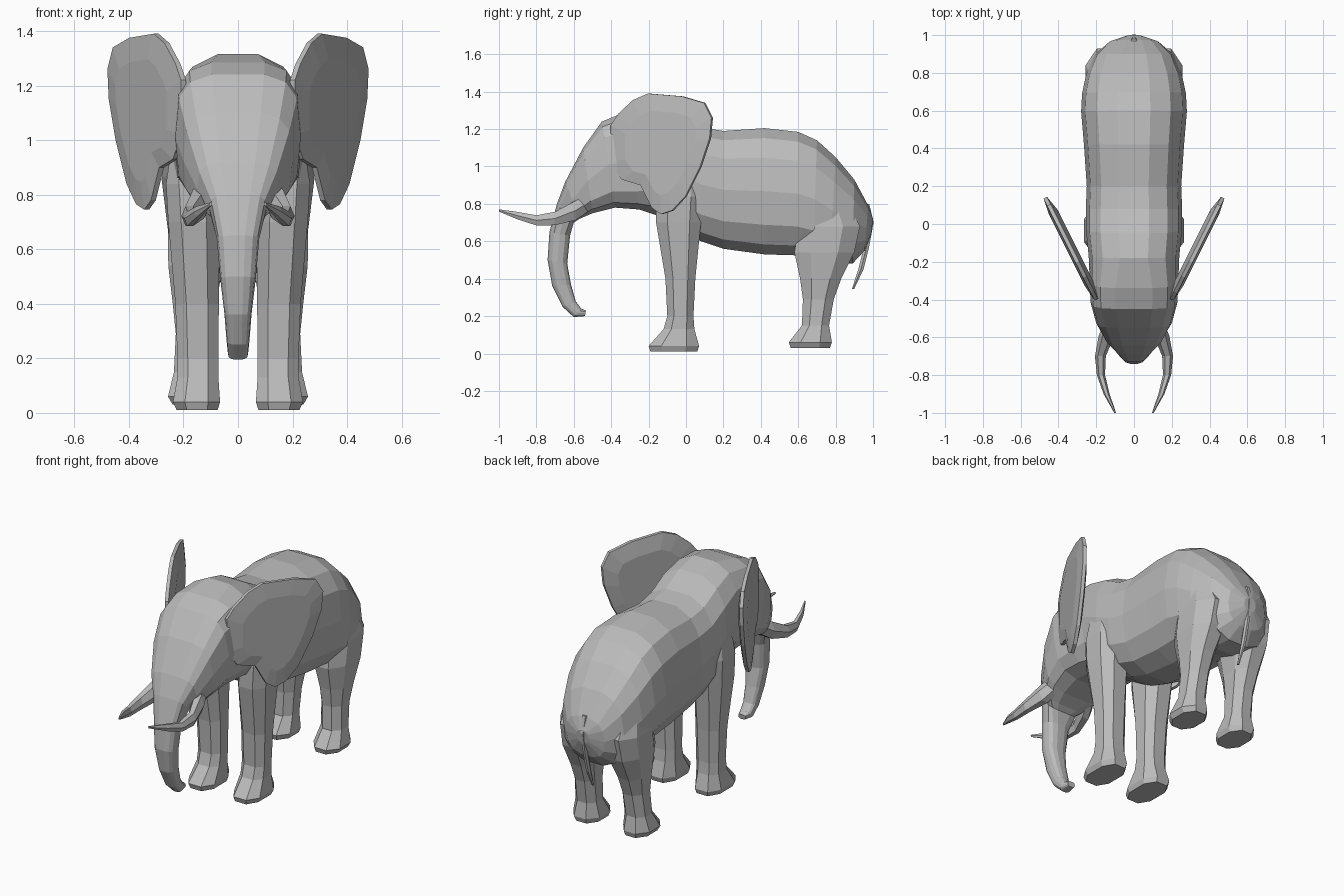
import bpy, bmesh
from math import sin, cos, pi, copysign
from mathutils import Vector

cube = bpy.data.objects.get("Cube")
if cube:
    bpy.data.objects.remove(cube)

hide = bpy.data.materials.new("grey hide")
hide.use_nodes = True
colour = (0.5, 0.5, 0.5, 1)
hide.diffuse_color = colour
hide.node_tree.nodes["Principled BSDF"].inputs["Base Color"].default_value = colour


def finish(name, bm):
    """Turn a bmesh into a flat shaded object."""
    bmesh.ops.recalc_face_normals(bm, faces=bm.faces)
    mesh = bpy.data.meshes.new(name)
    bm.to_mesh(mesh)
    bm.free()
    mesh.materials.append(hide)
    obj = bpy.data.objects.new(name, mesh)
    bpy.context.collection.objects.link(obj)
    return obj


def bridge(bm, rings):
    for low, high in zip(rings, rings[1:]):
        for i in range(len(low)):
            j = i - 1
            bm.faces.new((low[j], low[i], high[i], high[j]))


def power(value, exponent):
    return copysign(abs(value) ** exponent, value)


def loft(name, sections, sides, x=0):
    """Skin sections: (y, z) of both edges, half width, roundness (1 is round, less is boxy), shift from x."""
    bm = bmesh.new()
    rings = []
    for (ya, za), (yb, zb), width, roundness, shift in sections:
        a, b = Vector((x + shift, ya, za)), Vector((x + shift, yb, zb))
        ring = []
        for i in range(sides):
            angle = 2 * pi * (i + 0.5) / sides
            up = power(cos(angle) / cos(pi / sides), roundness)
            out = power(sin(angle), roundness)
            ring.append(bm.verts.new((a + b) / 2 + (a - b) / 2 * up + Vector((width * out, 0, 0))))
        rings.append(ring)
    bridge(bm, rings)
    bm.faces.new(rings[0])
    bm.faces.new(rings[-1])
    return finish(name, bm)


# Body, head and trunk: one skin, from the rump over the crown to the curled trunk tip
body = [
    ((1.0, .72), (.99, .64), .04),
    ((.975, .79), (.955, .55), .13),
    ((.9, .93), (.89, .48), .21),
    ((.8, 1.05), (.77, .48), .255),
    ((.7, 1.14), (.68, .51), .275),
    ((.6, 1.185), (.59, .525), .28),
    ((.42, 1.205), (.42, .53), .265),
    ((.2, 1.19), (.2, .56), .25),
    ((.08, 1.21), (.08, .6), .255),
    ((-.05, 1.28), (0, .64), .255),
    ((-.18, 1.315), (-.16, .74), .24),
]
head = [
    ((-.34, 1.285), (-.25, .77), .235),
    ((-.45, 1.24), (-.38, .78), .23),
    ((-.55, 1.1), (-.5, .75), .2),
    ((-.645, .92), (-.57, .72), .15),
    ((-.69, .8), (-.6, .7), .105),
]
trunk = [
    ((-.73, .65), (-.62, .63), .078),
    ((-.74, .5), (-.635, .48), .065),
    ((-.715, .36), (-.615, .37), .05),
    ((-.66, .25), (-.59, .28), .042),
    ((-.6, .195), (-.56, .24), .037),
    ((-.54, .2), (-.535, .23), .025),
]
skin = [row + (roundness, 0)
        for rows, roundness in ((body, .78), (head, .58), (trunk, .75)) for row in rows]
loft("body_head_and_trunk", skin, 14)

# Legs: height, back edge, front edge, half width, centre x
front_leg = [
    (1.02, .05, -.12, .05, .19),
    (.84, .09, -.16, .1, .17),
    (.7, .08, -.16, .1, .162),
    (.4, .05, -.11, .085, .15),
    (.2, .04, -.1, .08, .147),
    (.13, .045, -.12, .08, .147),
    (.04, .07, -.2, .092, .152),
    (.01, .06, -.19, .08, .15),
]
hind_leg = [
    (.85, .84, .64, .06, .17),
    (.68, .93, .6, .12, .145),
    (.54, .9, .58, .108, .155),
    (.4, .83, .61, .085, .16),
    (.29, .79, .625, .073, .16),
    (.15, .765, .62, .075, .165),
    (.06, .78, .55, .095, .168),
    (.03, .77, .56, .08, .165),
]

# Tusk: y, z, radius, x
tusk = [
    (-.5, .82, .045, .11),
    (-.59, .765, .052, .145),
    (-.7, .722, .036, .178),
    (-.8, .712, .027, .175),
    (-.9, .737, .02, .145),
    (-1.0, .765, .006, .1),
]

# Ear outline seen from the side
ear = [(-.4, 1.22), (-.36, 1.28), (-.28, 1.355), (-.2, 1.39), (-.02, 1.375),
       (.1, 1.34), (.14, 1.26), (.13, 1.15), (.08, 1.0), (0, .84),
       (-.07, .765), (-.13, .745), (-.18, .78), (-.24, .9), (-.34, .93), (-.4, 1.02)]


def make_ear(name, side):
    """A thin leaf that swings outward toward the back, slightly domed on both faces."""
    bm = bmesh.new()
    centre = Vector((-.12, 1.08))
    normal = Vector((.9 * side, -.44, 0))

    def ring(scale, offset):
        points = [centre + (Vector(p) - centre) * scale for p in ear]
        return [bm.verts.new(Vector((side * (.22 + (y + .36) / 2), y, z)) + normal * offset)
                for y, z in points]

    rings = [ring(.7, .022), ring(1, .01), ring(1, -.01), ring(.7, -.03)]
    bridge(bm, rings)
    bm.faces.new(rings[0])
    bm.faces.new(rings[-1])
    return finish(name, bm)


for label, side in (("left", 1), ("right", -1)):
    for part, rows, roundness in (("front_leg", front_leg, .8), ("hind_leg", hind_leg, .9)):
        loft(f"{label}_{part}",
             [((back, z), (front, z), width, roundness, side * x)
              for z, back, front, width, x in rows], 8)
    loft(f"{label}_tusk",
         [((y, z + r), (y, z - r), r * .8, 1, side * x) for y, z, r, x in tusk], 6)
    make_ear(f"{label}_ear", side)

# Tail: hangs from the rump and tapers to a point
tail = [(.96, .8, .02), (.985, .7, .018), (.965, .57, .014), (.935, .45, .014), (.893, .345, .006)]
loft("tail", [((y + r, z), (y - r, z), r, 1, 0) for y, z, r in tail], 6)
